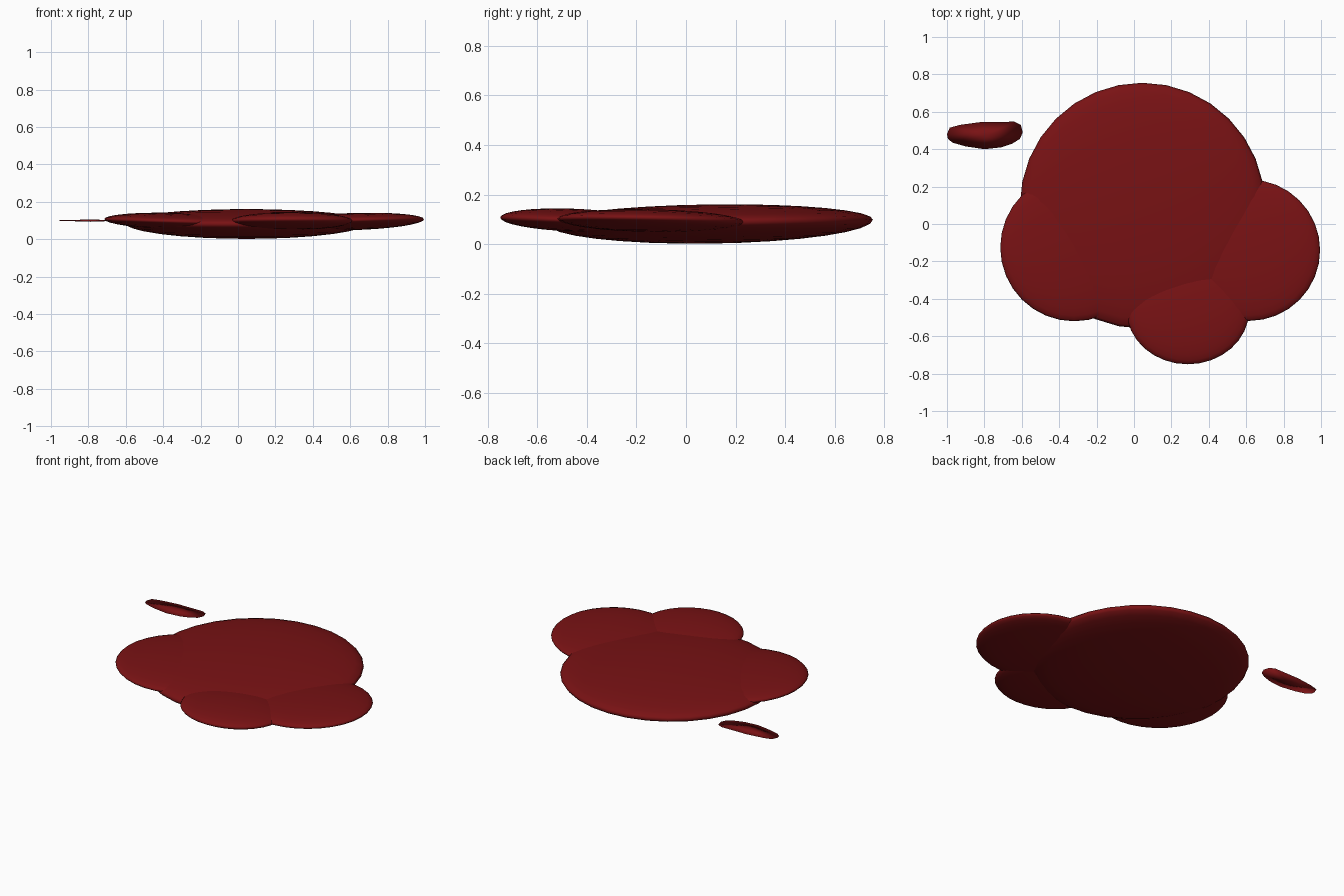
import bpy, bmesh
from mathutils import Vector

cube = bpy.data.objects.get("Cube")
if cube:
    bpy.data.objects.remove(cube, do_unlink=True)

# One deep red for the whole puddle
red = bpy.data.materials.new("deep_red")
red.use_nodes = True
colour = (0.19, 0.006, 0.007, 1)
red.diffuse_color = colour
red.node_tree.nodes["Principled BSDF"].inputs["Base Color"].default_value = colour


def finish(name, bm):
    bmesh.ops.recalc_face_normals(bm, faces=bm.faces)
    mesh = bpy.data.meshes.new(name)
    bm.to_mesh(mesh)
    bm.free()
    mesh.materials.append(red)
    mesh.shade_smooth()
    obj = bpy.data.objects.new(name, mesh)
    bpy.context.collection.objects.link(obj)


def blob(name, centre, radii, rise, fall, tilt):
    """Flattened sphere, with its own height above and below the rim, tilted by a slope."""
    bm = bmesh.new()
    bmesh.ops.create_uvsphere(bm, u_segments=32, v_segments=16, radius=1)
    for v in bm.verts:
        x, y, z = v.co.x * radii[0], v.co.y * radii[1], v.co.z
        z *= rise if z > 0 else fall
        v.co = Vector(centre) + Vector((x, y, z + x * tilt[0] + y * tilt[1]))
    finish(name, bm)


# Overlapping pools
blob("main_pool", (0.045, 0.098, 0.09), (0.655, 0.657), 0.07, 0.088, (0, 0.013))
blob("right_pool", (-0.32, -0.125, 0.095), (0.395, 0.395), 0.045, 0.045, (-0.03, 0))
blob("left_pool", (0.615, -0.14, 0.095), (0.38, 0.378), 0.044, 0.046, (0.03, -0.02))
blob("front_pool", (0.288, -0.46, 0.097), (0.328, 0.29), 0.046, 0.046, (0, -0.035))

# Separate thin droplet behind the right pool
outline = [(-1, 0.48), (-0.985, 0.515), (-0.93, 0.53), (-0.82, 0.545), (-0.64, 0.547),
           (-0.605, 0.53), (-0.595, 0.49), (-0.61, 0.455), (-0.65, 0.43), (-0.71, 0.41),
           (-0.8, 0.4), (-0.9, 0.415), (-0.97, 0.435), (-0.995, 0.455)]
bm = bmesh.new()
rim = [bm.verts.new((x, y, 0.1)) for x, y in outline]
for height in (0.105, 0.093):
    tip = bm.verts.new((-0.79, 0.475, height))
    for a, b in zip(rim, rim[1:] + rim[:1]):
        bm.faces.new((a, b, tip))
finish("droplet", bm)
